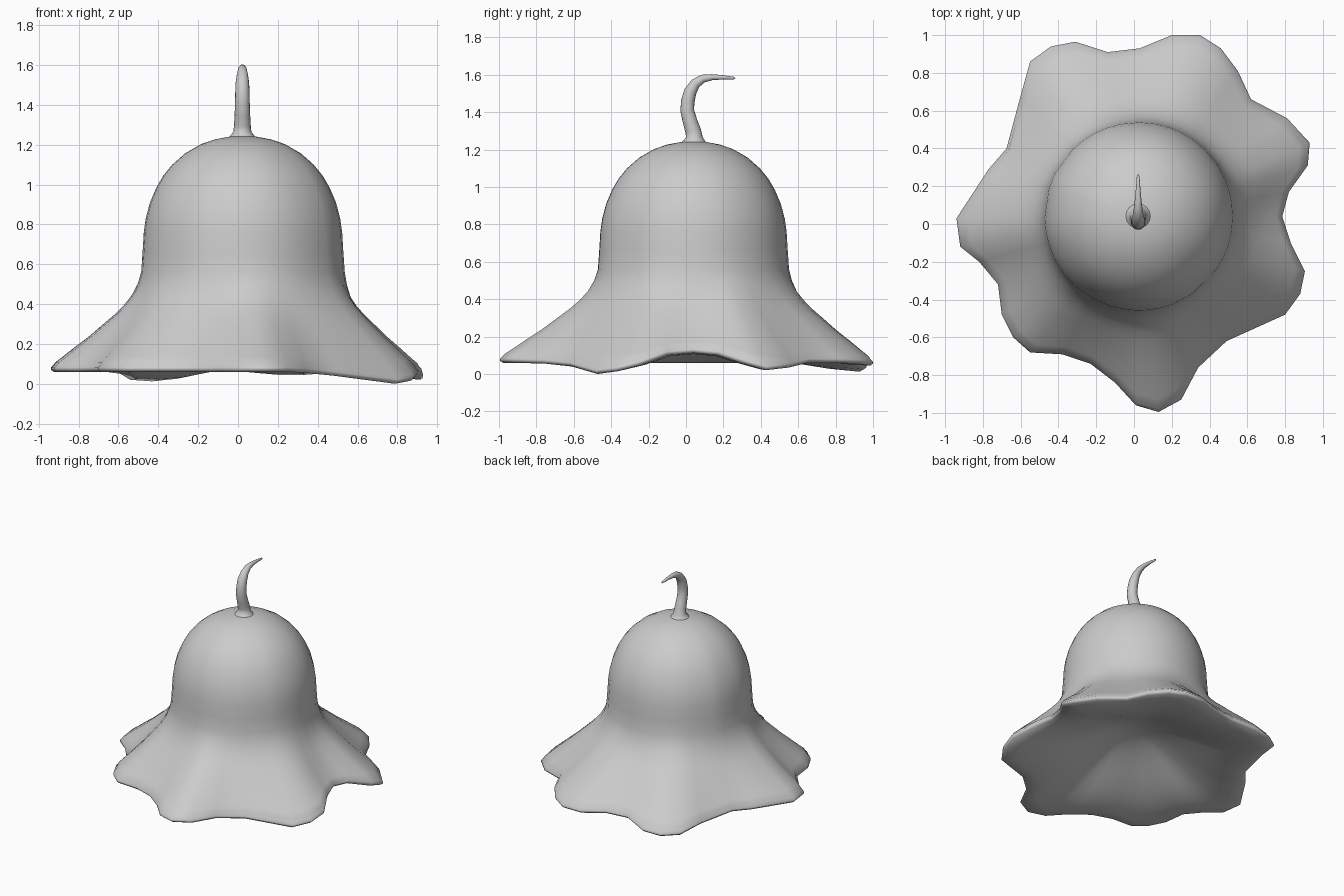
import bpy, bmesh
from math import cos, sin, pi, atan2, hypot
from mathutils import Vector

if "Cube" in bpy.data.objects:
    bpy.data.objects.remove(bpy.data.objects["Cube"])

CX, CY = 0.025, 0.04      # axis of the bell
LIP = 0.035               # thickness of the rim

# wavy rim outline: x, y, height of lower edge
RIM = [(.93, .43, .02), (.81, .56, .035), (.62, .66, .06), (.55, .81, .06),
       (.46, .93, .055), (.35, 1.0, .045), (.20, 1.0, .045), (.03, .93, .06),
       (-.14, .91, .06), (-.31, .965, .025), (-.44, .94, .012), (-.55, .86, .02),
       (-.60, .68, .05), (-.675, .40, .06), (-.77, .29, .06), (-.94, .03, .06),
       (-.92, -.12, .06), (-.82, -.20, .06), (-.72, -.32, .06), (-.70, -.48, .06),
       (-.64, -.60, .06), (-.55, -.68, .06), (-.38, -.69, .06), (-.23, -.74, .06),
       (-.10, -.84, .06), (.01, -.96, .06), (.13, -.995, .06), (.25, -.93, .06),
       (.34, -.76, .055), (.49, -.62, .04), (.80, -.48, .0), (.88, -.37, .015),
       (.905, -.25, .045), (.83, -.10, .10), (.785, .04, .112), (.82, .17, .10),
       (.92, .31, .055)]
# dome profile: radius, height
DOME = [(.07, 1.24), (.14, 1.227), (.21, 1.203), (.29, 1.157), (.355, 1.10),
        (.40, 1.045), (.435, .985), (.467, .91), (.488, .83), (.498, .76),
        (.504, .66), (.511, .56)]
# skirt: blend from dome to rim, height
SKIRT = [(.04, .50), (.11, .44), (.20, .39), (.30, .345), (.43, .295),
         (.57, .24), (.73, .185), (.87, .135), (.95, .108)]
# lip section: radius factor, height above lower edge
EDGE = [(.985, LIP), (1.0, LIP * .6), (1.0, LIP * .3), (.985, 0)]
DEPTH = .26               # hollow of the underside


def loft(name, rings, cap_start, cap_end, angle):
    """Skin a list of rings, close both ends with a point, shade smooth."""
    bm = bmesh.new()
    rows = [[bm.verts.new(p) for p in r] for r in rings]
    n = len(rows[0])
    top, end = bm.verts.new(cap_start), bm.verts.new(cap_end)
    for j in range(n):
        k = (j + 1) % n
        for a, b in zip(rows, rows[1:]):
            bm.faces.new((a[j], b[j], b[k], a[k]))
        bm.faces.new((top, rows[0][j], rows[0][k]))
        bm.faces.new((end, rows[-1][k], rows[-1][j]))
    bmesh.ops.recalc_face_normals(bm, faces=bm.faces)
    me = bpy.data.meshes.new(name)
    bm.to_mesh(me)
    bm.free()
    ob = bpy.data.objects.new(name, me)
    bpy.context.collection.objects.link(ob)
    bpy.ops.object.select_all(action='DESELECT')
    ob.select_set(True)
    bpy.context.view_layer.objects.active = ob
    bpy.ops.object.shade_smooth_by_angle(angle=angle)
    return ob


# bell: round dome, wavy skirt, rounded lip, shallow hollow underside
polar = [(atan2(y - CY, x - CX), hypot(x - CX, y - CY), z) for x, y, z in RIM]


def ring(radius, height):
    return [(CX + radius(rr) * cos(a), CY + radius(rr) * sin(a), height(rz))
            for a, rr, rz in polar]


rings = [ring(lambda rr: r, lambda rz: z) for r, z in DOME]
rings += [ring(lambda rr: .511 + (rr - .511) * t,
               lambda rz: z + (rz + LIP - .095) * t ** 2) for t, z in SKIRT]
rings += [ring(lambda rr: rr * f, lambda rz: rz + h) for f, h in EDGE]
for i in range(1, 12):
    s = 1 - i / 12
    rings.append(ring(lambda rr: (.8 + (rr - .8) * s) * s * .97,
                      lambda rz: .05 + (rz - .05) * s ** 2 + DEPTH * (1 + cos(pi * s)) / 2))
loft("bell_flower_cap", rings, (CX, CY, 1.243), (CX, CY, .05 + DEPTH), pi / 3)

# stem: tapered tube with flared base and hooked tip (y, z, radius)
STEM = [(.04, 1.222, .085), (.042, 1.243, .062), (.045, 1.265, .045), (.038, 1.30, .042),
        (.022, 1.35, .039), (.006, 1.41, .037), (.010, 1.46, .036), (.023, 1.51, .034),
        (.05, 1.553, .028), (.09, 1.579, .022), (.14, 1.587, .016), (.20, 1.586, .011),
        (.255, 1.582, .007)]
pts = [Vector((CX - .003, y, z)) for y, z, _ in STEM]
side = Vector((1, 0, 0))
rings = []
for i, p in enumerate(pts):
    d = (pts[min(i + 1, len(pts) - 1)] - pts[max(i - 1, 0)]).normalized()
    if i < 3:
        d = Vector((0, 0, 1))
    up = d.cross(side)
    r = STEM[i][2]
    rings.append([p + r * (side * cos(2 * pi * j / 16) - up * sin(2 * pi * j / 16))
                  for j in range(16)])
loft("stem", rings, pts[0], pts[-1] + Vector((0, .01, 0)), pi / 3)
